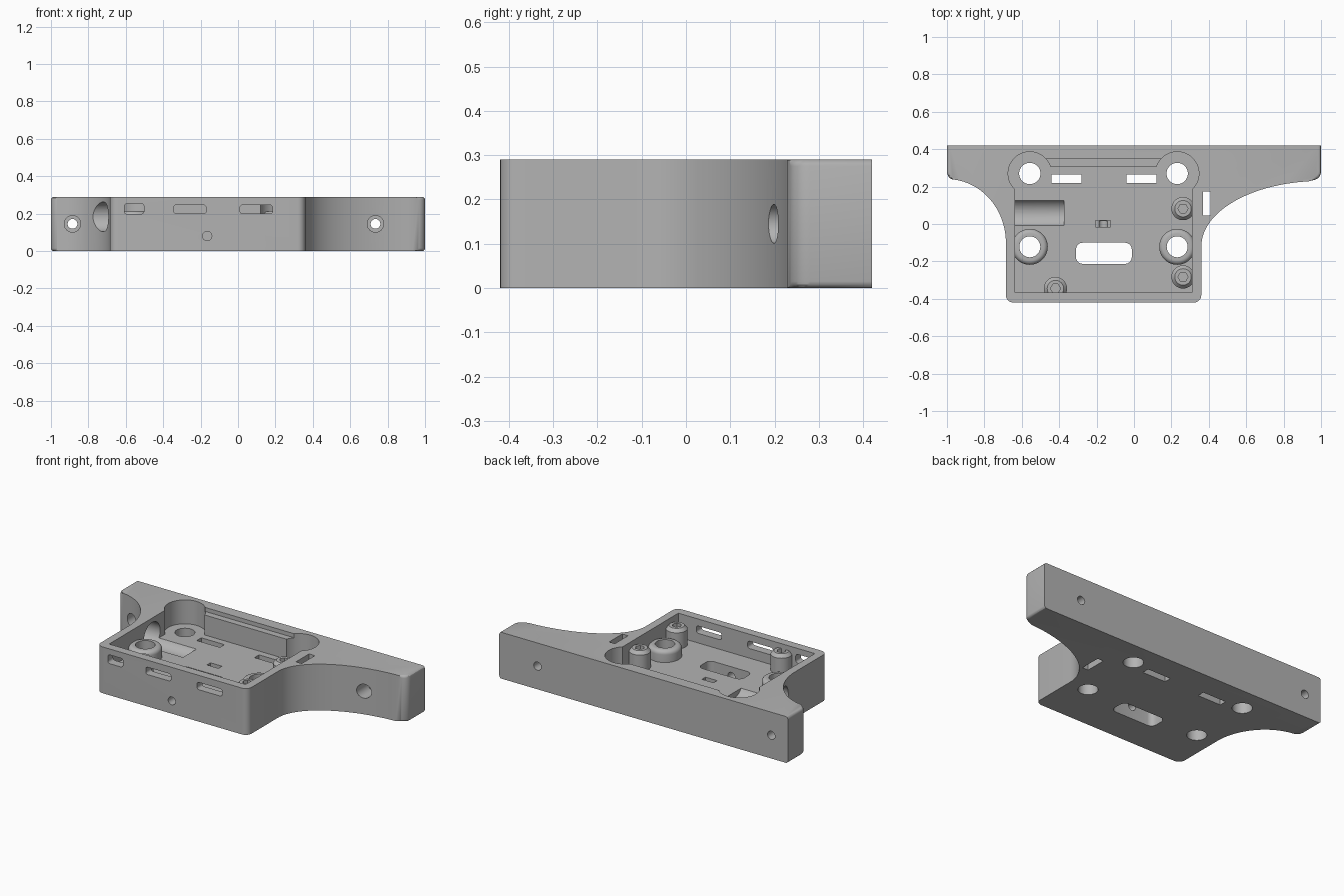
import bpy, bmesh
from math import sin, cos, pi, radians
from mathutils import Matrix

if "Cube" in bpy.data.objects:
    bpy.data.objects.remove(bpy.data.objects["Cube"])

TOP, FLOOR = 0.29, 0.14
WALL_X = (-0.636, 0.31)

grey = bpy.data.materials.new("plain_grey")
grey.use_nodes = True
colour = (0.45, 0.45, 0.45, 1)
grey.diffuse_color = colour
grey.node_tree.nodes["Principled BSDF"].inputs["Base Color"].default_value = colour


def to_object(name, bm):
    bmesh.ops.recalc_face_normals(bm, faces=bm.faces)
    mesh = bpy.data.meshes.new(name)
    bm.to_mesh(mesh)
    bm.free()
    mesh.materials.append(grey)
    obj = bpy.data.objects.new(name, mesh)
    bpy.context.collection.objects.link(obj)
    return obj


def arc(cx, cy, rx, ry, a0, a1, n=10):
    angles = [radians(a0 + (a1 - a0) * i / n) for i in range(n + 1)]
    return [(cx + rx * cos(a), cy + ry * sin(a)) for a in angles]


def prism(outline, z0, z1):
    bm = bmesh.new()
    face = bm.faces.new([bm.verts.new((x, y, z0)) for x, y in outline])
    ext = bmesh.ops.extrude_face_region(bm, geom=[face])
    verts = [v for v in ext["geom"] if isinstance(v, bmesh.types.BMVert)]
    bmesh.ops.translate(bm, verts=verts, vec=(0, 0, z1 - z0))
    return bm


def rounded_rect(x0, x1, y0, y1, r):
    if r == 0:
        return [(x0, y0), (x1, y0), (x1, y1), (x0, y1)]
    return (arc(x1 - r, y1 - r, r, r, 0, 90, 5) + arc(x0 + r, y1 - r, r, r, 90, 180, 5)
            + arc(x0 + r, y0 + r, r, r, 180, 270, 5) + arc(x1 - r, y0 + r, r, r, 270, 360, 5))


def cut(body, bm):
    """Subtract a solid from the body and remove the cutter."""
    cutter = to_object("cutter", bm)
    cutter.hide_render = True
    mod = body.modifiers.new("cut", "BOOLEAN")
    mod.operation, mod.solver, mod.object = "DIFFERENCE", "EXACT", cutter
    bpy.context.view_layer.objects.active = body
    bpy.ops.object.modifier_apply(modifier=mod.name)
    bpy.data.objects.remove(cutter)


def cut_slot(body, x0, x1, y0, y1, z0, z1, r=0):
    cut(body, prism(rounded_rect(x0, x1, y0, y1, r), z0, z1))


def cut_round(body, x, y, r, z0, z1):
    cut(body, prism(arc(x, y, r, r, 0, 360, 48)[:-1], z0, z1))


def cut_along_y(body, outline, y0, y1):
    """The outline is given in x and z."""
    bm = prism([(x, -z) for x, z in outline], y0, y1)
    bm.transform(Matrix.Rotation(radians(-90), 4, "X"))
    cut(body, bm)


def lathe(name, profile, x, y):
    bm = bmesh.new()
    verts = [bm.verts.new((r, 0, z)) for r, z in profile]
    edges = [bm.edges.new((verts[i - 1], verts[i])) for i in range(len(verts))]
    bmesh.ops.spin(bm, geom=verts + edges, axis=(0, 0, 1), cent=(0, 0, 0),
                   angle=2 * pi, steps=48, use_duplicate=False)
    bmesh.ops.remove_doubles(bm, verts=bm.verts, dist=0.0001)
    bmesh.ops.translate(bm, verts=bm.verts, vec=(x, y, 0))
    return to_object(name, bm)


# Body: a box with two concave flared arms
outline = ([(1, 0.42), (-1, 0.42)]
           + arc(-0.955, 0.28, 0.045, 0.045, 180, 255, 6)
           + arc(-1.0, -0.1, 0.315, 0.34, 84, 0, 24)
           + arc(-0.645, -0.38, 0.04, 0.04, 180, 270, 6)
           + arc(0.32, -0.38, 0.04, 0.04, 270, 360, 6)
           + arc(1.0, -0.12, 0.64, 0.35, 180, 96, 28)
           + arc(0.955, 0.28, 0.045, 0.045, 285, 360, 6))
bm = prism(outline, 0, TOP)
ends = [e for e in bm.edges
        if all(abs(v.co.x) > 0.95 for v in e.verts)
        and e.verts[0].co.z == e.verts[1].co.z
        and not all(v.co.y > 0.41 for v in e.verts)]
bmesh.ops.bevel(bm, geom=ends, offset=0.015, segments=3, profile=0.5, affect="EDGES")
body = to_object("body", bm)

# Pocket with two round corner lobes and a shallow lid ledge
cut_slot(body, *WALL_X, -0.367, 0.307, FLOOR, 0.4)
cut_slot(body, -0.5, 0.18, 0.28, 0.348, 0.265, 0.4)
for x in (-0.557, 0.231):
    cut_round(body, x, 0.27, 0.116, FLOOR, 0.4)
    cut_round(body, x, 0.27, 0.057, -0.1, 0.2)
    cut_round(body, x, -0.122, 0.056, -0.1, 0.2)

# Slots through the floor and the arm
cut_slot(body, -0.31, -0.012, -0.213, -0.1, -0.1, 0.2, 0.035)
for x in (-0.36, 0.04):
    cut_slot(body, x - 0.08, x + 0.08, 0.22, 0.265, -0.1, 0.2)
cut_slot(body, 0.37, 0.41, 0.045, 0.175, -0.1, 0.4)

# Pull channel from the front wall to a small blind slot
cut_slot(body, -0.205, -0.125, -0.015, 0.02, 0.07, 0.2)
cut_along_y(body, arc(-0.165, 0.08, 0.025, 0.025, 0, 360, 24)[:-1], -0.5, 0.015)

# Vent slots in the front wall
for x0, x1, z0, z1 in ((-0.608, -0.503, 0.198, 0.253),
                       (-0.345, -0.17, 0.2, 0.246), (0.01, 0.185, 0.2, 0.246)):
    cut_along_y(body, rounded_rect(x0, x1, z0, z1, 0.015), -0.5, -0.3)

# Counterbored screw holes in the arms
for x in (-0.885, 0.735):
    cut_along_y(body, arc(x, 0.145, 0.044, 0.044, 0, 360, 32)[:-1], -0.1, 0.3)
    cut_along_y(body, arc(x, 0.145, 0.026, 0.026, 0, 360, 32)[:-1], 0.2, 0.5)

# Round cable channel through the left-hand wall
bm = prism(arc(0, 0, 0.08, 0.08, 0, 360, 48)[:-1], -0.9, -0.375)
bm.transform(Matrix.Translation((0, 0.058, 0.183)) @ Matrix.Rotation(radians(90), 4, "Y"))
cut(body, bm)

parts = [body]

# Low ring bosses around the front floor holes
base = FLOOR - 0.01
ring = ([(0.056, base), (0.096, base)] + arc(0.071, 0.188, 0.025, 0.025, 0, 90, 6)
        + [(0.056, 0.213)])
for side, x in (("right", -0.557), ("left", 0.231)):
    parts.append(lathe("ring_boss_" + side, ring, x, -0.122))

# Screw posts with a hexagonal socket
post = [(0, base), (0.062, base), (0.062, 0.24), (0.044, 0.26), (0, 0.26)]
for name, x, y in (("back", 0.262, 0.082), ("front", 0.262, -0.283), ("wall", -0.42, -0.345)):
    obj = lathe("screw_post_" + name, post, x, y)
    cut(obj, prism(arc(x, y, 0.027, 0.027, 0, 360, 6)[:-1], 0.17, 0.3))
    parts.append(obj)

bpy.ops.object.select_all(action="DESELECT")
for obj in parts:
    obj.select_set(True)
bpy.context.view_layer.objects.active = body
bpy.ops.object.shade_smooth_by_angle(angle=radians(30))
